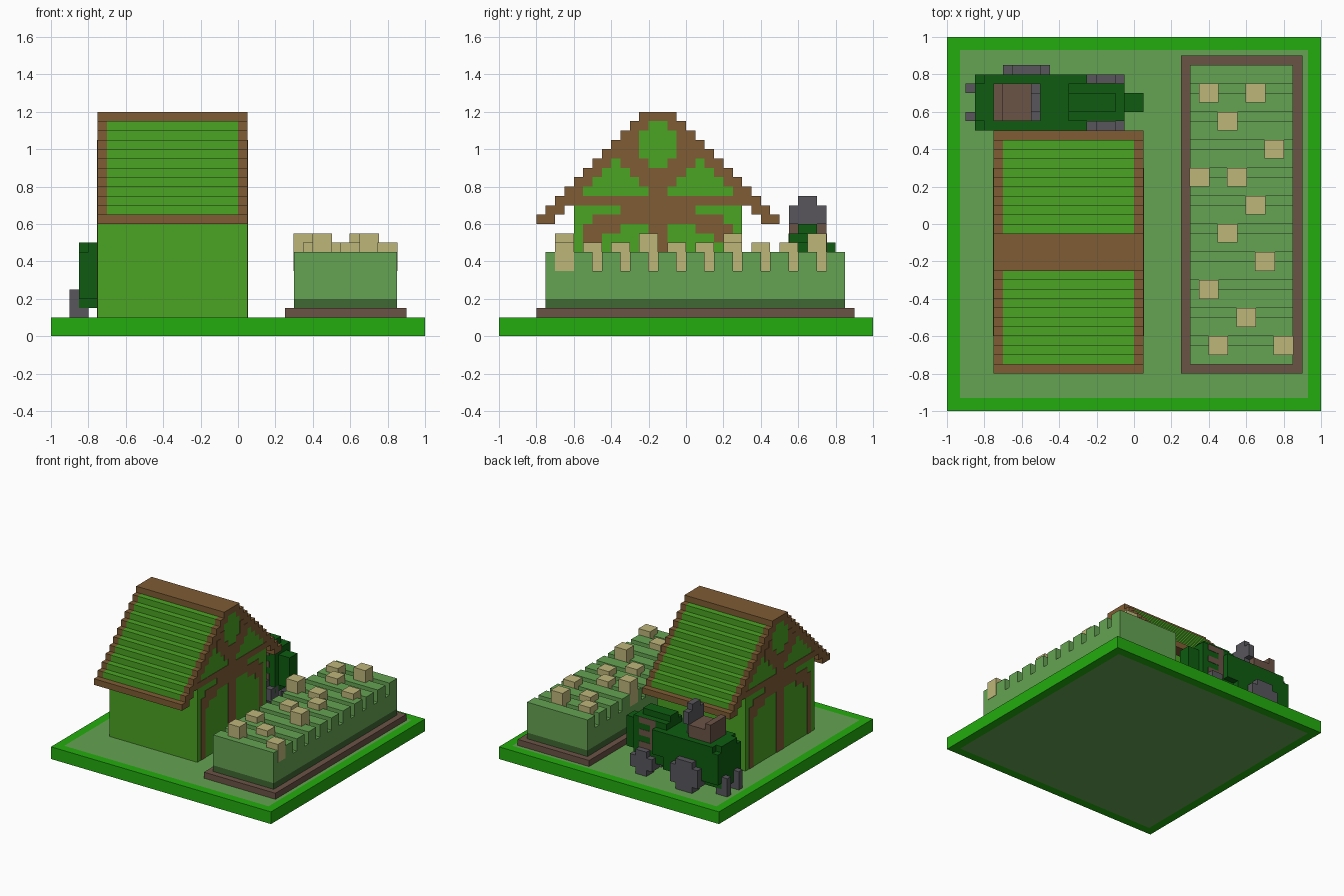
import bpy, bmesh

if "Cube" in bpy.data.objects:
    bpy.data.objects.remove(bpy.data.objects["Cube"], do_unlink=True)

V = 0.05  # block size


def material(name, r, g, b):
    def lin(c):
        c /= 255
        return c / 12.92 if c <= 0.04045 else ((c + 0.055) / 1.055) ** 2.4
    col = (lin(r), lin(g), lin(b), 1)
    m = bpy.data.materials.new(name)
    m.use_nodes = True
    m.diffuse_color = col
    m.node_tree.nodes["Principled BSDF"].inputs["Base Color"].default_value = col
    return m


grass = material("bright grass", 35, 172, 14)
lawn = material("pale green", 101, 163, 82)
wall_green = material("wall green", 75, 163, 36)
timber = material("timber brown", 126, 92, 52)
plank = material("plank brown", 107, 83, 70)
shadow_green = material("deep stripe green", 62, 104, 50)
paint = material("dark green", 14, 92, 16)
rubber = material("grey", 88, 86, 92)
straw = material("straw", 190, 182, 122)


def finish(name, bm, *mats):
    bmesh.ops.recalc_face_normals(bm, faces=bm.faces)
    me = bpy.data.meshes.new(name)
    bm.to_mesh(me)
    bm.free()
    for m in mats:
        me.materials.append(m)
    ob = bpy.data.objects.new(name, me)
    bpy.context.collection.objects.link(ob)
    return ob


def add_box(bm, x0, x1, y0, y1, z0, z1):
    for v in bmesh.ops.create_cube(bm, size=1)["verts"]:
        v.co = (x1 if v.co.x > 0 else x0,
                y1 if v.co.y > 0 else y0,
                z1 if v.co.z > 0 else z0)


def boxes(name, mat, *specs):
    bm = bmesh.new()
    for s in specs:
        add_box(bm, *s)
    return finish(name, bm, mat)


def add_profile(bm, pts, x0, x1):
    """Extrude a (y, z) outline along x."""
    face = bm.faces.new([bm.verts.new((x0, y, z)) for y, z in pts])
    new = bmesh.ops.extrude_face_region(bm, geom=[face], use_keep_orig=True)["geom"]
    moved = [g for g in new if isinstance(g, bmesh.types.BMVert)]
    bmesh.ops.translate(bm, verts=moved, vec=(x1 - x0, 0, 0))


# Ground slab with a pale field inset on top and bottom
bm = bmesh.new()
add_box(bm, -1, 1, -1, 1, 0, 0.1)
bm.normal_update()
for f in [f for f in bm.faces if abs(f.normal.z) > 0.9]:
    bmesh.ops.inset_individual(bm, faces=[f], thickness=0.1)
    f.material_index = 1
finish("ground", bm, grass, lawn)

# House walls, stepping in under the roof
MID, X0, X1 = -0.15, -0.75, 0.05
half = []
for k in range(1, 10):
    half += [(V * k, 1.2 - V * k), (V * k, 1.15 - V * k)]
half[-1] = (0.45, 0.1)
bm = bmesh.new()
add_profile(bm, [(MID + u, z) for u, z in half] +
            [(MID - u, z) for u, z in reversed(half)], X0, X1)
finish("house_walls", bm, wall_green)


# Roof made of stair-stepped slopes
def roof(name, mat, first, last, spans):
    bm = bmesh.new()
    steps = range(first, last + 1)
    outer, inner = [], []
    for k in steps:
        top = 1.2 - V * k
        outer += [(0.1 + V * k, top), (0.1 + V * k, top - V)]
        inner += [(V * k, top), (V * k, top - V)]
    for side in (-1, 1):
        for a, b in spans:
            add_profile(bm, [(MID + side * u, z) for u, z in outer + inner[::-1]], a, b)
    finish(name, bm, mat)


roof("roof_slopes", wall_green, 1, 10, [(X0 + V, X1 - V)])
roof("roof_gable_trim", timber, 0, 11, [(X0, X0 + V), (X1 - V, X1)])
roof("roof_ridge", timber, 0, 0, [(X0 + V, X1 - V)])
roof("roof_eaves", timber, 11, 11, [(X0 + V, X1 - V)])

# Timber framing on both gables: (inner, outer, bottom, top) from the centre
frame = [(0, .05, .1, .7), (.35, .4, .1, .5), (.3, .4, .5, .55), (.2, .4, .55, .6),
         (.05, .35, .6, .65), (.05, .2, .65, .7), (0, .45, .7, .75),
         (0, .05, .75, .8), (0, .1, .8, .85), (0, .15, .85, .9),
         (.05, .2, .9, .95), (.1, .2, .95, 1), (.1, .15, 1, 1.05)]
bm = bmesh.new()
for x in (X0, X1):
    for side in (-1, 1):
        for a, b, z0, z1 in frame:
            y0, y1 = sorted((MID + side * a, MID + side * b))
            add_box(bm, x - 0.003, x + 0.003, y0, y1, z0, z1)
finish("gable_timbers", bm, timber)

# Raised crop bed with cross furrows
boxes("bed_border", plank, (.25, .9, -.8, .9, .1, .15))
boxes("bed_base", shadow_green, (.3, .85, -.75, .85, .15, .2))
outline = [(-.75, .2), (-.75, .45)]
for i in range(10):
    y = -.65 + .15 * i
    outline += [(y, .45), (y, .35), (y + V, .35), (y + V, .45)]
outline += [(.85, .45), (.85, .2)]
bm = bmesh.new()
add_profile(bm, outline, .3, .85)
finish("crop_bed", bm, lawn)

# Crops: furrow number, x, height of top
crops = [(0, .4, .55), (0, .75, .5), (1, .55, .5), (2, .35, .5), (3, .65, .55),
         (4, .45, .5), (5, .6, .5), (6, .3, .55), (6, .5, .5), (7, .7, .5),
         (8, .45, .5), (9, .35, .5), (9, .6, .55)]
boxes("crops", straw, *[(x - .003, x + .103, -.7 + .15 * i, -.6 + .15 * i, .35, top)
                        for i, x, top in crops])

# Tractor body, bonnet and nose
boxes("tractor_body", paint,
      (-.85, -.8, .55, .75, .15, .5), (-.8, -.35, .5, .8, .2, .5),
      (-.8, -.4, .55, .75, .15, .2), (-.85, -.8, .5, .8, .2, .45))
boxes("tractor_bonnet", paint,
      (-.35, -.25, .5, .8, .3, .5), (-.35, -.05, .55, .75, .2, .55),
      (-.35, -.1, .6, .7, .55, .6), (-.05, .05, .6, .7, .25, .5))

# Side grilles
bm = bmesh.new()
for y in (.55, .75):
    add_box(bm, -.25, -.2, y - .003, y + .003, .3, .55)
    for z in (.3, .4, .5):
        add_box(bm, -.2, -.1, y - .003, y + .003, z, z + V)
finish("bonnet_grilles", bm, plank)


# Blocky wheels, mirrored across the tractor
def wheels(name, x, z, r, y0, y1):
    s = r - V
    specs = []
    for a, b in ((y0, y1), (1.3 - y1, 1.3 - y0)):
        specs += [(x - r, x + r, a, b, z - s, z + s), (x - s, x + s, a, b, z - r, z + r)]
    boxes(name, rubber, *specs)


wheels("rear_wheels", -.575, .225, .125, .75, .85)
wheels("front_wheels", -.15, .2, .1, .7, .8)

# Seat, steering wheel and rear hitch
boxes("seat", plank, (-.75, -.55, .55, .75, .5, .6), (-.75, -.7, .55, .75, .6, .65))
boxes("steering_wheel", rubber, (-.55, -.5, .6, .7, .5, .75), (-.55, -.5, .55, .75, .6, .7))
boxes("rear_hitch", rubber, *[s for y in (.55, .7) for s in
      ((-.9, -.85, y, y + V, .1, .25), (-.85, -.8, y, y + V, .1, .15))])
